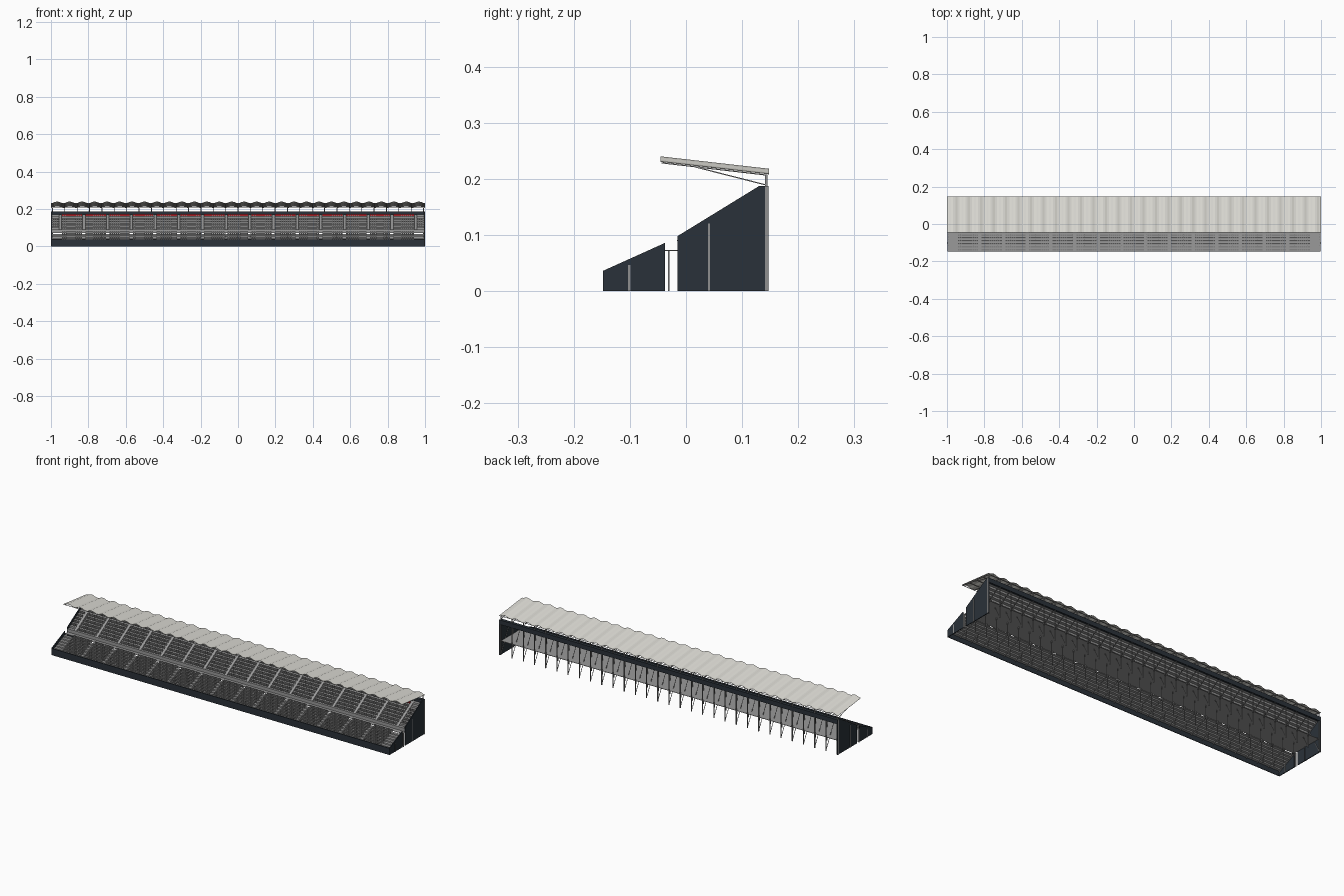
import bpy, bmesh, math
from mathutils import Vector

if "Cube" in bpy.data.objects:
    bpy.data.objects.remove(bpy.data.objects["Cube"])


def material(name, r, g, b):
    m = bpy.data.materials.new(name)
    m.use_nodes = True
    m.diffuse_color = (r, g, b, 1)
    m.node_tree.nodes["Principled BSDF"].inputs["Base Color"].default_value = (r, g, b, 1)
    return m


NAVY = material("navy cladding", 0.023, 0.031, 0.041)
CONCRETE = material("concrete grey", 0.32, 0.32, 0.32)
SEAT = material("seat grey", 0.23, 0.23, 0.23)
RED = material("seat red", 0.4, 0.015, 0.02)
STEEL = material("steel grey", 0.28, 0.28, 0.28)
ROOF = material("roof sheet", 0.75, 0.74, 0.69)


def finish(bm, name, mat):
    mesh = bpy.data.meshes.new(name)
    bm.to_mesh(mesh)
    bm.free()
    mesh.materials.append(mat)
    obj = bpy.data.objects.new(name, mesh)
    bpy.context.collection.objects.link(obj)
    return obj


def box(bm, x0, x1, y0, y1, z0, z1):
    verts = bmesh.ops.create_cube(bm, size=1)["verts"]
    for v in verts:
        v.co = Vector(((x0 + x1) / 2 + v.co.x * (x1 - x0),
                       (y0 + y1) / 2 + v.co.y * (y1 - y0),
                       (z0 + z1) / 2 + v.co.z * (z1 - z0)))


def bar(bm, a, b, size):
    # Square rod between two points
    a, b = Vector(a), Vector(b)
    turn = (b - a).to_track_quat("Z", "Y")
    for v in bmesh.ops.create_cube(bm, size=1)["verts"]:
        local = Vector((v.co.x * size, v.co.y * size, v.co.z * (b - a).length))
        v.co = (a + b) / 2 + turn @ local


def extrude_profile(bm, profile, x0, x1, closed):
    # Sweep a (y, z) profile along x
    left = [bm.verts.new((x0, y, z)) for y, z in profile]
    right = [bm.verts.new((x1, y, z)) for y, z in profile]
    count = len(profile)
    for i in range(count if closed else count - 1):
        j = (i + 1) % count
        bm.faces.new((left[i], right[i], right[j], left[j]))
    if closed:
        bm.faces.new(left)
        bm.faces.new(right[::-1])
        bmesh.ops.recalc_face_normals(bm, faces=bm.faces[:])


# Stepped terraces of the two tiers
LOWER = [(-0.146 + 0.0156 * i, 0.025 + 0.0069 * i) for i in range(7)]
UPPER = [(-0.015 + 0.0161 * i, 0.09 + 0.01 * i) for i in range(9)]
for rows, tread, foot, name in ((LOWER, 0.0156, 0.018, "lower"), (UPPER, 0.0161, 0.073, "upper")):
    steps = [(rows[0][0], foot)]
    for y, z in rows:
        steps += [(y, z), (y + tread, z)]
    bm = bmesh.new()
    extrude_profile(bm, steps, -0.996, 0.996, False)
    finish(bm, f"{name}_terrace", CONCRETE)

# Concourse floor, running from the walkway to the rear under the upper tier
bm = bmesh.new()
box(bm, -0.994, 0.994, -0.038, 0.139, 0.071, 0.073)
finish(bm, "concourse_floor", CONCRETE)

# Side cladding, mirrored on both ends
LOWER_SIDE = [(-0.148, 0), (-0.037, 0), (-0.037, 0.086), (-0.148, 0.036)]
UPPER_SIDE = [(-0.015, 0), (0.147, 0), (0.147, 0.187), (0.13, 0.187), (-0.015, 0.098)]
for side, name in ((1, "left"), (-1, "right")):
    for profile, tier in ((LOWER_SIDE, "lower"), (UPPER_SIDE, "upper")):
        bm = bmesh.new()
        extrude_profile(bm, profile, side * 0.994, side * 0.998, True)
        finish(bm, f"{name}_{tier}_side_panel", NAVY)
    bm = bmesh.new()
    for y, top, half in ((-0.101, 0.046, 0.002), (-0.031, 0.072, 0.0015),
                         (0.041, 0.12, 0.002), (0.1435, 0.187, 0.003)):
        box(bm, side * 0.995, side * 1.0, y - half, y + half, 0, top)
    finish(bm, f"{name}_side_posts", STEEL)

# Front wall and rear top band
bm = bmesh.new()
box(bm, -0.998, 0.998, -0.148, -0.145, 0, 0.036)
finish(bm, "front_wall", NAVY)
bm = bmesh.new()
box(bm, -0.998, 0.998, 0.130, 0.133, 0.168, 0.187)
box(bm, -0.998, 0.998, 0.133, 0.146, 0.184, 0.187)
box(bm, -0.998, 0.998, 0.144, 0.147, 0.163, 0.187)
finish(bm, "rear_top_band", NAVY)

# Seats in blocks separated by bare aisles
BLOCKS, SEATS = 15, 10
BLOCK_WIDTH = 1.9 / BLOCKS
SEAT_PITCH = (BLOCK_WIDTH - 0.017) / SEATS


def seat_row(bm, start, count, y, z):
    for k in range(count):
        x0 = start + k * SEAT_PITCH
        x1 = x0 + SEAT_PITCH * 0.85
        box(bm, x0, x1, y + 0.005, y + 0.012, z + 0.004, z + 0.0055)
        box(bm, x0, x1, y + 0.0115, y + 0.013, z + 0.003, z + 0.0125)


def seat_blocks(bm, rows):
    for y, z in rows:
        for block in range(BLOCKS):
            seat_row(bm, -0.95 + block * BLOCK_WIDTH + 0.0085, SEATS, y, z)


bm = bmesh.new()
seat_blocks(bm, LOWER)
finish(bm, "lower_seats", SEAT)
bm = bmesh.new()
seat_blocks(bm, UPPER[:-2])
for y, z in UPPER[1:6]:
    for start in (-0.99, 0.956):
        seat_row(bm, start, 3, y, z)
finish(bm, "upper_seats", SEAT)
bm = bmesh.new()
seat_blocks(bm, UPPER[-2:-1])
finish(bm, "top_row_seats", RED)

# Sloping aisles between the upper seat blocks
AISLE = [(-0.016, 0.089), (0.113, 0.169), (0.113, 0.171), (-0.016, 0.091)]
bm = bmesh.new()
for i in range(BLOCKS + 1):
    x = -0.95 + i * BLOCK_WIDTH
    extrude_profile(bm, AISLE, x - 0.007, x + 0.007, True)
finish(bm, "upper_aisles", CONCRETE)

# Repeated frames: posts, raking beams, braces and roof struts
BAYS = 30
frames = bmesh.new()
rafters = bmesh.new()
for i in range(BAYS + 1):
    x = -0.992 + i * 1.984 / BAYS
    bar(frames, (x, 0.143, 0), (x, 0.143, 0.207), 0.004)
    bar(frames, (x, 0.041, 0), (x, 0.041, 0.118), 0.003)
    bar(frames, (x, -0.031, 0), (x, -0.031, 0.072), 0.003)
    bar(frames, (x, -0.101, 0), (x, -0.101, 0.04), 0.003)
    bar(frames, (x, -0.010, 0.082), (x, 0.130, 0.166), 0.003)
    bar(frames, (x, -0.144, 0.018), (x, -0.038, 0.066), 0.003)
    bar(frames, (x, 0.143, 0.003), (x, 0.075, 0.132), 0.002)
    bar(rafters, (x, 0.145, 0.2065), (x, -0.044, 0.2285), 0.002)
    bar(rafters, (x, 0.143, 0.189), (x, 0.015, 0.2215), 0.002)
finish(frames, "support_frames", STEEL)
finish(rafters, "roof_rafters", STEEL)

# Roof purlins
bm = bmesh.new()
for t in (0.02, 0.25, 0.5, 0.75, 0.98):
    y, z = -0.044 + 0.19 * t, 0.2285 - 0.022 * t
    box(bm, -0.996, 0.996, y - 0.001, y + 0.001, z - 0.001, z + 0.001)
finish(bm, "roof_purlins", STEEL)

# Corrugated roof sheet sloping down to the rear
bm = bmesh.new()
WAVE_STEPS = 6
previous = None
for i in range(BAYS * WAVE_STEPS + 1):
    x = -1 + 2 * i / (BAYS * WAVE_STEPS)
    lift = 0.0045 * (1 - math.cos(2 * math.pi * i / WAVE_STEPS))
    pair = (bm.verts.new((x, -0.045, 0.231 + lift)), bm.verts.new((x, 0.148, 0.209 + lift)))
    if previous:
        bm.faces.new((previous[0], pair[0], pair[1], previous[1]))
    previous = pair
roof = finish(bm, "roof_sheet", ROOF)
thick = roof.modifiers.new("thickness", "SOLIDIFY")
thick.thickness = 0.001
